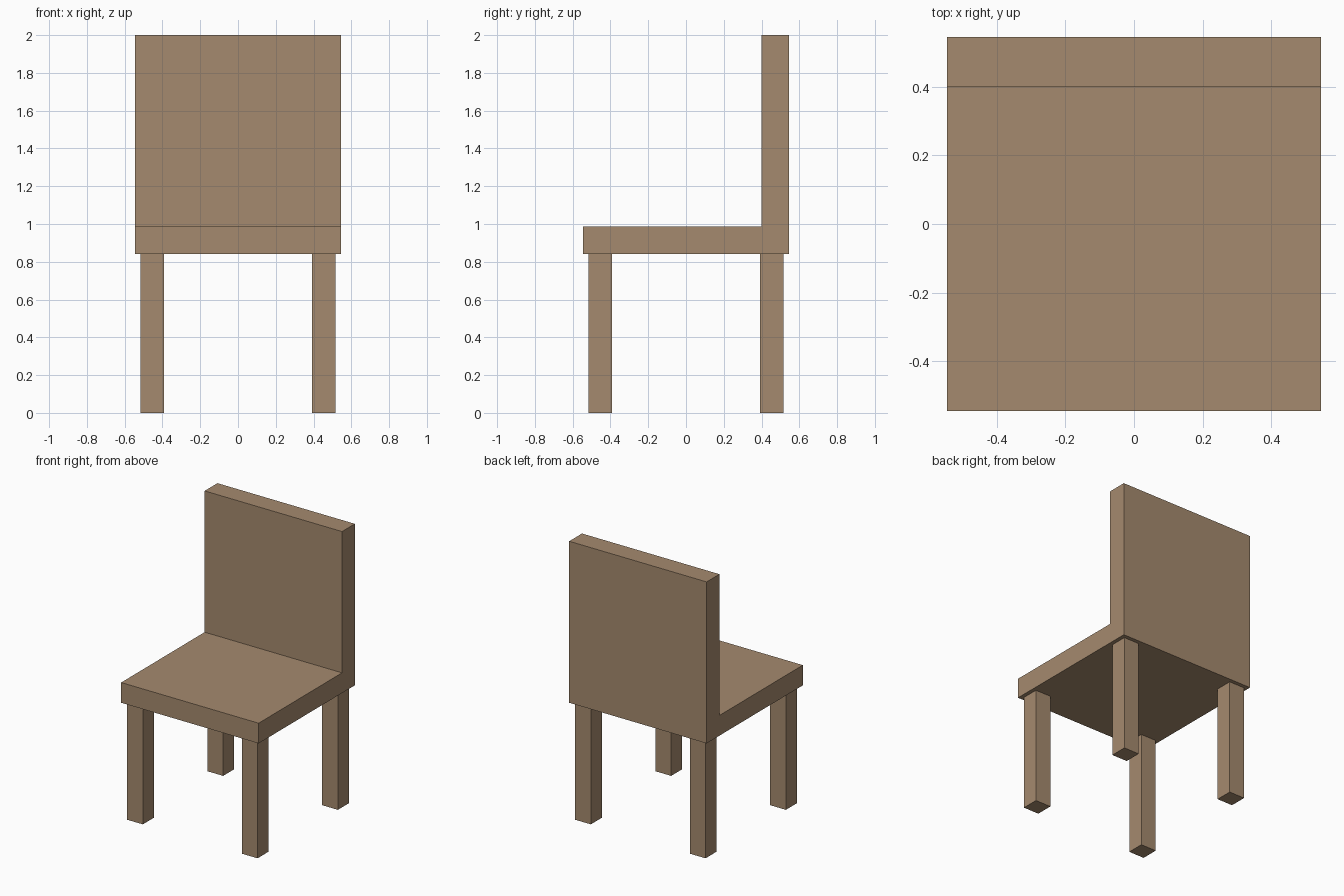
import bpy
import bmesh

if "Cube" in bpy.data.objects:
    bpy.data.objects.remove(bpy.data.objects["Cube"])

wood = bpy.data.materials.new("light_brown_wood")
wood.diffuse_color = (0.376, 0.254, 0.156, 1.0)
wood.use_nodes = True
wood.node_tree.nodes["Principled BSDF"].inputs["Base Color"].default_value = wood.diffuse_color

HALF = 0.545                      # half width and depth of the seat
SEAT_Z, SEAT_TOP, TOP = 0.842, 0.987, 2.0
BACK_Y = 0.40                     # front face of the backrest


def add_object(name, bm):
    bmesh.ops.recalc_face_normals(bm, faces=bm.faces)
    mesh = bpy.data.meshes.new(name)
    bm.to_mesh(mesh)
    bm.free()
    mesh.materials.append(wood)
    obj = bpy.data.objects.new(name, mesh)
    bpy.context.collection.objects.link(obj)


def extruded(name, points, offset):
    """Extrude a closed flat outline along an offset."""
    bm = bmesh.new()
    face = bm.faces.new([bm.verts.new(p) for p in points])
    result = bmesh.ops.extrude_face_region(bm, geom=[face], use_keep_orig=True)
    moved = [v for v in result["geom"] if isinstance(v, bmesh.types.BMVert)]
    bmesh.ops.translate(bm, verts=moved, vec=offset)
    add_object(name, bm)


# Seat and backrest: one L-shaped side profile swept across the width
profile = [(-HALF, SEAT_Z), (HALF, SEAT_Z), (HALF, TOP),
           (BACK_Y, TOP), (BACK_Y, SEAT_TOP), (-HALF, SEAT_TOP)]
extruded("seat_and_backrest", [(-HALF, y, z) for y, z in profile], (2 * HALF, 0, 0))

# Four square legs, set in slightly from the seat edges
INNER, OUTER = 0.393, 0.517
for y_name, sy in (("front", -1), ("back", 1)):
    for x_name, sx in (("left", -1), ("right", 1)):
        square = [(INNER, INNER), (OUTER, INNER), (OUTER, OUTER), (INNER, OUTER)]
        extruded(f"{y_name}_{x_name}_leg",
                 [(sx * x, sy * y, 0) for x, y in square], (0, 0, SEAT_Z))
